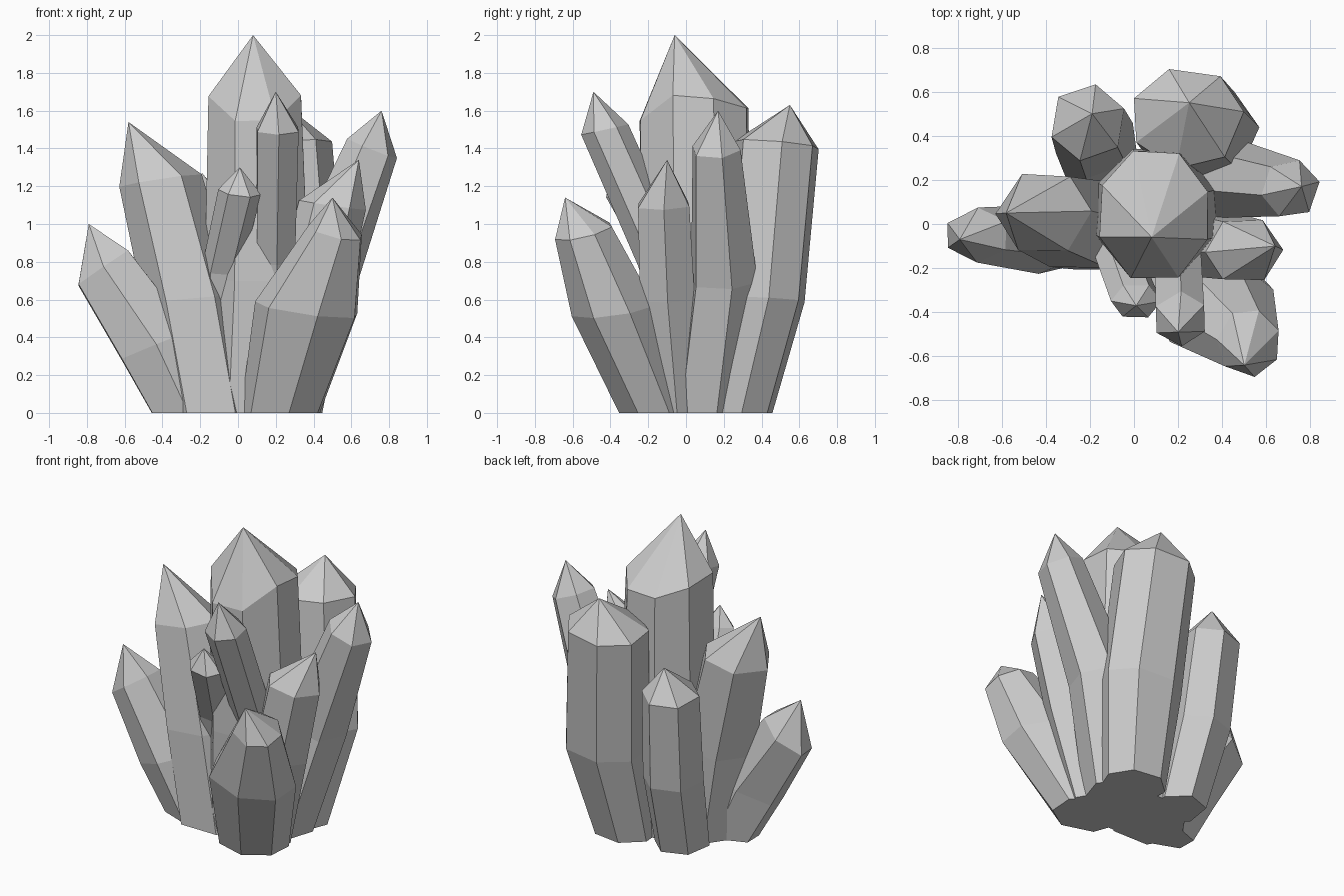
import bpy, bmesh, math, random
from mathutils import Vector

if "Cube" in bpy.data.objects:
    bpy.data.objects.remove(bpy.data.objects["Cube"])

random.seed(4)


def crystal(name, sides, phase, base, base_r, waist, waist_r, shoulder, shoulder_r, apex,
            tilt=1.0, lift=None):
    """Faceted prism: flat foot, swollen waist, tilted shoulder ring, pointed tip."""
    foot = Vector((base[0], base[1], 0))
    waist, shoulder, apex = Vector(waist), Vector(shoulder), Vector(apex)
    axis = shoulder - waist
    slope = (-axis.x / axis.z * tilt, -axis.y / axis.z * tilt)
    jitter = [random.uniform(-0.07, 0.07) for _ in range(sides)]
    bm = bmesh.new()
    rings = []
    for centre, (rx, ry), lean in ((foot, base_r, 0), (waist, waist_r, 0.6), (shoulder, shoulder_r, 1)):
        ring = []
        for i in range(sides):
            a = math.radians(phase) + math.tau * i / sides + jitter[i]
            ox, oy = rx * 1.04 * math.cos(a), ry * 1.04 * math.sin(a)
            dz = lean * (slope[0] * ox + slope[1] * oy)
            if lift and lean == 1:
                dz += lift[i]
            ring.append(bm.verts.new(centre + Vector((ox, oy, dz))))
        rings.append(ring)
    tip = bm.verts.new(apex)
    bm.faces.new(rings[0][::-1])
    for i in range(sides):
        j = (i + 1) % sides
        for lo, hi in zip(rings, rings[1:]):
            bm.faces.new((lo[i], lo[j], hi[j], hi[i]))
        bm.faces.new((rings[2][i], rings[2][j], tip))
    bmesh.ops.recalc_face_normals(bm, faces=bm.faces)
    mesh = bpy.data.meshes.new(name)
    bm.to_mesh(mesh)
    bm.free()
    bpy.context.collection.objects.link(bpy.data.objects.new(name, mesh))


# tall central crystal, its shoulder dropping towards the front
crystal("centre_crystal", 8, 22, (0.06, 0.04), (0.26, 0.25), (0.1, 0.05, 0.7), (0.28, 0.3),
        (0.09, 0.04, 1.63), (0.25, 0.3), (0.08, -0.06, 2.0), 1.0,
        (0.03, -0.02, -0.02, 0.03, 0.05, -0.08, -0.08, 0.05))
# broad crystal at the back
crystal("back_crystal", 7, 5, (0.24, 0.27), (0.2, 0.19), (0.3, 0.41, 0.6), (0.26, 0.22),
        (0.24, 0.48, 1.42), (0.25, 0.225), (0.25, 0.55, 1.63))
# leaning crystals on the right
crystal("right_crystal", 6, 10, (0.26, 0.12), (0.17, 0.18), (0.43, 0.2, 0.7), (0.19, 0.18),
        (0.71, 0.16, 1.40), (0.13, 0.13), (0.76, 0.17, 1.6))
crystal("right_front_crystal", 6, 0, (0.26, -0.05), (0.15, 0.15), (0.38, -0.1, 0.6), (0.18, 0.16),
        (0.5, -0.12, 1.1), (0.17, 0.15), (0.64, -0.1, 1.34), 0.6)
# short stout crystal at the front right
crystal("front_right_crystal", 7, 20, (0.23, -0.16), (0.21, 0.19), (0.37, -0.38, 0.55), (0.27, 0.22),
        (0.52, -0.54, 0.96), (0.14, 0.15), (0.5, -0.64, 1.14), 0.6)
# slim crystals leaning forward
crystal("front_slim_crystal", 6, 30, (0.18, 0.1), (0.1, 0.1), (0.2, -0.12, 0.8), (0.11, 0.13),
        (0.21, -0.43, 1.5), (0.12, 0.12), (0.2, -0.49, 1.7), 0.5)
crystal("front_small_crystal", 6, 0, (-0.1, 0.1), (0.09, 0.09), (-0.09, -0.1, 0.75), (0.1, 0.1),
        (0.01, -0.35, 1.17), (0.11, 0.08), (0.01, -0.37, 1.3), 0.5)
# leaning crystals on the left
crystal("left_tall_crystal", 6, 0, (-0.14, -0.02), (0.24, 0.21), (-0.25, 0.0, 0.6), (0.24, 0.22),
        (-0.41, 0.05, 1.23), (0.21, 0.19), (-0.58, 0.05, 1.54), 0.6)
crystal("left_low_crystal", 6, 30, (-0.26, -0.05), (0.21, 0.13), (-0.43, -0.07, 0.36), (0.2, 0.15),
        (-0.71, -0.05, 0.77), (0.145, 0.12), (-0.79, -0.07, 1.0))
# crystal at the back left
crystal("back_left_crystal", 6, 20, (-0.14, 0.24), (0.16, 0.17), (-0.18, 0.39, 0.5), (0.18, 0.18),
        (-0.21, 0.46, 1.09), (0.17, 0.17), (-0.19, 0.5, 1.27))
